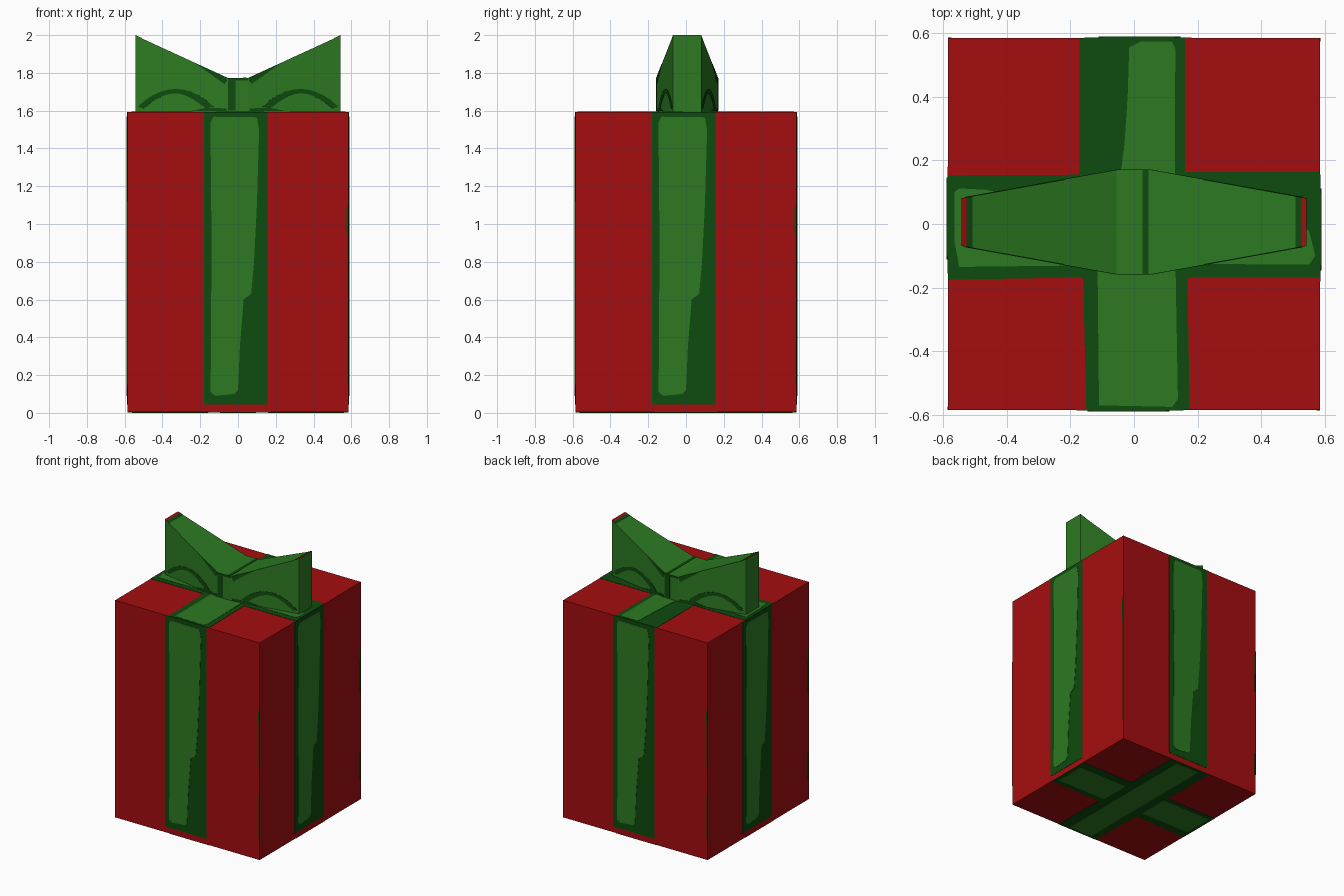
import bpy, bmesh, math
from mathutils import Vector, Matrix

if "Cube" in bpy.data.objects:
    bpy.data.objects.remove(bpy.data.objects["Cube"])


def material(name, rgb):
    m = bpy.data.materials.new(name)
    m.diffuse_color = (*rgb, 1)
    m.use_nodes = True
    m.node_tree.nodes["Principled BSDF"].inputs["Base Color"].default_value = m.diffuse_color
    return m


RED = material("wrapping red", (0.376, 0.004, 0.005))
LIGHT = material("ribbon green", (0.026, 0.195, 0.016))
DARK = material("ribbon dark green", (0.0045, 0.069, 0.0045))

H = 0.585            # half width of the box
Z0, Z1 = 0.004, 1.592  # box bottom and top


def finish(name, bm, mat):
    bmesh.ops.recalc_face_normals(bm, faces=bm.faces)
    me = bpy.data.meshes.new(name)
    bm.to_mesh(me)
    bm.free()
    me.materials.append(mat)
    ob = bpy.data.objects.new(name, me)
    bpy.context.collection.objects.link(ob)
    return ob


def plate(name, pts, normal, thick, mat):
    """Thin painted plate: a flat outline raised along its normal."""
    bm = bmesh.new()
    face = bm.faces.new([bm.verts.new(p) for p in pts])
    ext = bmesh.ops.extrude_face_region(bm, geom=[face], use_keep_orig=True)
    moved = [v for v in ext["geom"] if isinstance(v, bmesh.types.BMVert)]
    bmesh.ops.translate(bm, verts=moved, vec=Vector(normal).normalized() * thick)
    return finish(name, bm, mat)


def rect(a, b, c, d):
    return [(a, c), (b, c), (b, d), (a, d)]


# Box
bm = bmesh.new()
bmesh.ops.create_cube(bm, size=1, matrix=Matrix.Translation((0, 0, (Z0 + Z1) / 2))
                      @ Matrix.Diagonal((2 * H, 2 * H, Z1 - Z0, 1)))
finish("box", bm, RED)

# Ribbon on the four sides: dark band, lighter centre, thin corner sliver
band = rect(-0.18, 0.155, 0.045, Z1)
centre = [(-0.145, 0.11), (-0.12, 0.09), (-0.02, 0.1), (0.0, 0.12), (0.01, 0.35),
          (0.03, 0.6), (0.07, 0.63), (0.085, 0.8), (0.1, 1.1), (0.112, 1.5),
          (0.1, 1.565), (-0.13, 1.568), (-0.146, 1.54), (-0.14, 0.9)]
sliver = [(0.576, 0.15), (H, 0.15), (H, 1.12), (0.574, 1.08), (0.58, 0.6)]
for i in range(4):
    rot = Matrix.Rotation(i * math.pi / 2, 3, 'Z')
    for name, pts, t, mat in (("side_ribbon", band, 0.002, DARK),
                              ("side_ribbon_centre", centre, 0.004, LIGHT),
                              ("side_corner_sliver", sliver, 0.002, DARK)):
        plate(name, [rot @ Vector((x, -H, z)) for x, z in pts],
              rot @ Vector((0, -1, 0)), t, mat)

# Ribbon crosses on the top and bottom
cross = [(-0.15, -H), (0.175, -H), (0.168, -0.168), (H, -0.168), (H, 0.163), (0.16, 0.163),
         (0.16, H), (-0.172, H), (-0.172, 0.155), (-H, 0.153), (-H, -0.175), (-0.16, -0.168)]
plate("top_ribbon", [(x, y, Z1) for x, y in cross], (0, 0, 1), 0.002, DARK)
plate("bottom_ribbon", [(x, y, Z0) for x, y in cross], (0, 0, -1), 0.002, DARK)

top_centres = [
    [(-0.05, 0.1), (0.128, 0.1), (0.13, 0.55), (0.12, 0.573), (0.02, 0.573),
     (-0.015, 0.555), (-0.02, 0.4), (-0.03, 0.25)],
    [(-0.11, -0.57), (0.12, -0.575), (0.138, -0.55), (0.13, -0.1), (-0.115, -0.1)],
    [(-0.565, 0.1), (-0.55, 0.112), (-0.47, 0.108), (-0.13, 0.05), (-0.13, -0.13),
     (-0.55, -0.135), (-0.565, -0.05)],
    [(0.14, -0.125), (0.55, -0.128), (0.57, -0.1), (0.55, -0.02), (0.14, 0.08)],
]
bottom_centres = [
    rect(-0.095, 0.095, -0.565, 0.565),
    rect(0.16, 0.56, -0.125, 0.105),
    rect(-0.56, -0.16, -0.105, 0.125),
]
for pts in top_centres:
    plate("top_ribbon_centre", [(x, y, Z1) for x, y in pts], (0, 0, 1), 0.004, LIGHT)
for pts in bottom_centres:
    plate("bottom_ribbon_centre", [(x, y, Z0) for x, y in pts], (0, 0, -1), 0.004, LIGHT)

# Bow: sections along x, narrow and tall at the ends, wide and low at the knot
XK, XE, ZK, ZE, YK, YE, YC = 0.055, 0.543, 1.774, 1.998, 0.163, 0.075, 0.006


def along(x):
    return max(0.0, (abs(x) - XK) / (XE - XK))


def half_width(x):
    return YK + (YE - YK) * along(x)


def top_z(x):
    return ZK + (ZE - ZK) * along(x)


bm = bmesh.new()
rings = []
for x in (-XE, -XK, XK, XE):
    w, z = half_width(x), top_z(x)
    rings.append([bm.verts.new(p) for p in ((x, YC - w, Z1), (x, YC + w, Z1),
                                            (x, YC + w, z), (x, YC - w, z))])
for a, b in zip(rings, rings[1:]):
    for k in range(4):
        bm.faces.new((a[k], a[(k + 1) % 4], b[(k + 1) % 4], b[k]))
bm.faces.new(rings[0])
bm.faces.new(rings[-1])
finish("bow", bm, LIGHT)

# Painted fold lines on the bow's front and back
n_arc = 10
outer = [(0.13 + 0.40 * t / n_arc, 1.62 + 0.095 * math.sin(math.pi * t / n_arc) ** 0.8)
         for t in range(n_arc + 1)]
inner = [(0.17 + 0.33 * t / n_arc, 1.612 + 0.08 * math.sin(math.pi * t / n_arc))
         for t in range(n_arc, -1, -1)]
arc = outer + inner
base = [(0.06, 1.598), (0.25, 1.598), (0.17, 1.615), (0.06, 1.612)]
wedge = [(0.056, 1.772), (0.22, 1.848), (0.14, 1.79), (0.07, 1.74)]
for sy in (-1, 1):
    for sx in (-1, 1):
        nrm = (sx * (YK - YE), sy * (XE - XK), 0)
        for name, pts in (("bow_fold_arc", arc), ("bow_base_line", base),
                          ("bow_knot_wedge", wedge)):
            plate(name, [(sx * x, YC + sy * half_width(x), z) for x, z in pts],
                  nrm, 0.002, DARK)
    # Dark crease and top edge on the knot
    for pts in (rect(-0.053, -0.012, 1.6, 1.773), rect(-0.012, 0.053, 1.76, 1.773)):
        plate("knot_crease", [(-sy * x, YC + sy * YK, z) for x, z in pts],
              (0, sy, 0), 0.002, DARK)


# Painted strips across the bow's top
def top_strip(name, x0, x1, mat):
    sx = 1 if x0 > 0 else -1
    slope = (ZE - ZK) / (XE - XK) if abs(x1) > XK else 0
    pts = [(x, YC + s * half_width(x), top_z(x)) for x, s in
           ((x0, -1), (x1, -1), (x1, 1), (x0, 1))]
    plate(name, pts, (-sx * slope, 0, 1), 0.002, mat)


for s in (-1, 1):
    top_strip("bow_tip_dark", s * 0.508, s * 0.527, DARK)
    top_strip("bow_tip_red", s * 0.527, s * XE, RED)
top_strip("knot_top_crease", 0.026, 0.046, DARK)
